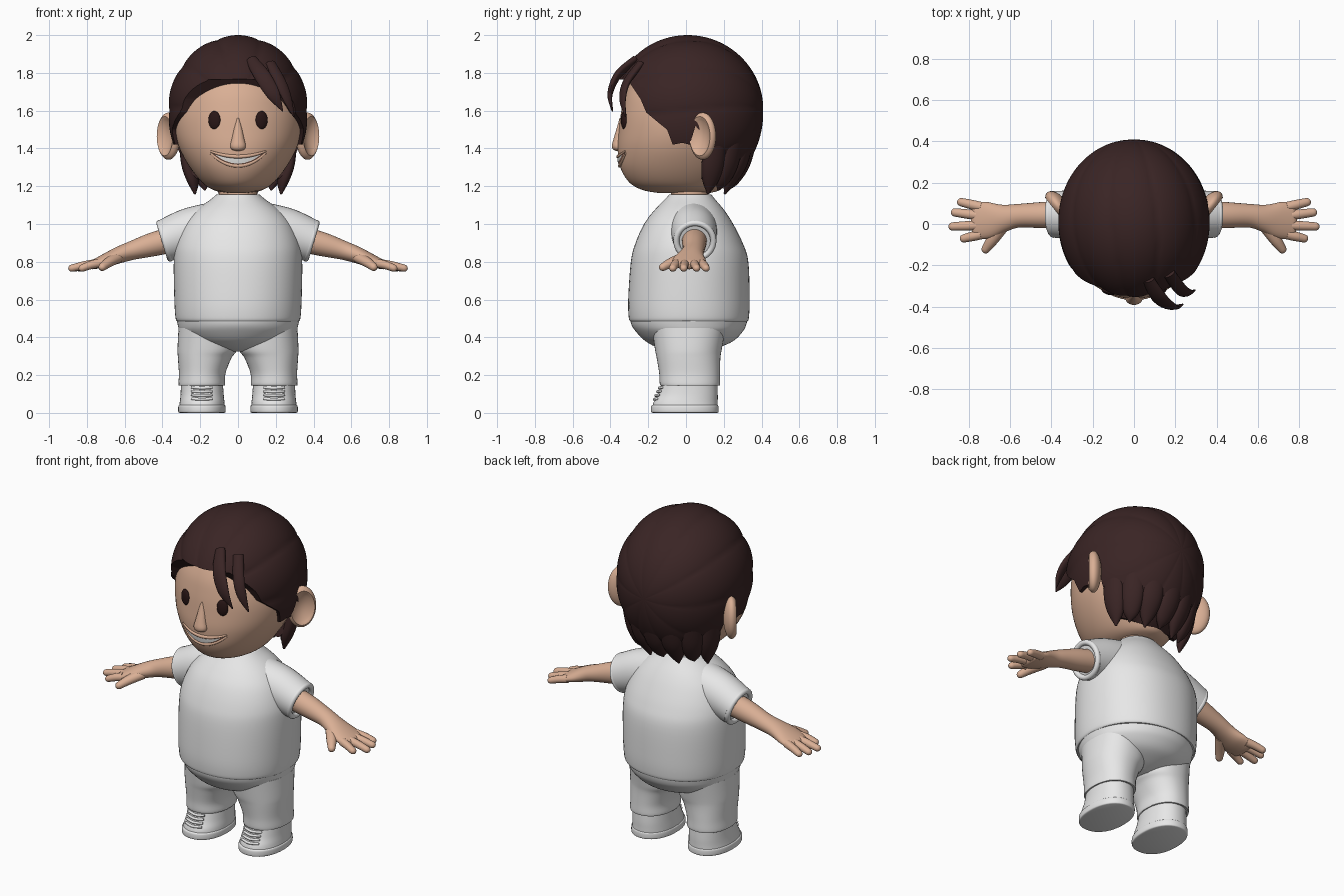
import bpy, bmesh, math
from mathutils import Vector, Matrix
from mathutils.bvhtree import BVHTree

if "Cube" in bpy.data.objects:
    bpy.data.objects.remove(bpy.data.objects["Cube"])
made = []


def material(name, rgb):
    m = bpy.data.materials.new(name)
    m.use_nodes = True
    m.diffuse_color = (*rgb, 1)
    bsdf = m.node_tree.nodes["Principled BSDF"]
    bsdf.inputs["Base Color"].default_value = (*rgb, 1)
    bsdf.inputs["Roughness"].default_value = 0.8
    return m


SKIN = material("skin", (0.70, 0.43, 0.30))
HAIR = material("dark brown hair", (0.042, 0.018, 0.018))
CLOTH = material("white cloth", (0.8, 0.8, 0.8))
EYE = material("dark eye", (0.022, 0.008, 0.008))
LIP = material("mouth shade", (0.28, 0.13, 0.09))
TEETH = material("teeth", (0.82, 0.82, 0.8))


def finish(name, bm, mat, mirror=False):
    bmesh.ops.recalc_face_normals(bm, faces=bm.faces)
    me = bpy.data.meshes.new(name)
    bm.to_mesh(me)
    bm.free()
    me.materials.append(mat)
    ob = bpy.data.objects.new(name, me)
    bpy.context.collection.objects.link(ob)
    if mirror:
        ob.modifiers.new("mirror", 'MIRROR').use_mirror_merge = False
    made.append(ob)
    return ob


def smooth(keys, n=5):
    """Catmull-Rom interpolation through rows of numbers."""
    rows = []
    for i in range(len(keys) - 1):
        p0, p1, p2 = keys[max(i - 1, 0)], keys[i], keys[i + 1]
        p3 = keys[min(i + 2, len(keys) - 1)]
        for k in range(n):
            t = k / n
            rows.append([b + t * (c - a + t * (2 * a - 5 * b + 4 * c - d + t * (3 * (b - c) + d - a))) / 2
                         for a, b, c, d in zip(p0, p1, p2, p3)])
    return rows + [list(keys[-1])]


def skin(name, rings, mat, mirror=False):
    bm = bmesh.new()
    loops = [[bm.verts.new(p) for p in ring] for ring in rings]
    for a, b in zip(loops, loops[1:]):
        for i in range(len(a)):
            j = (i + 1) % len(a)
            bm.faces.new((a[i], a[j], b[j], b[i]))
    bm.faces.new(loops[0])
    bm.faces.new(loops[-1])
    return finish(name, bm, mat, mirror)


def loft(name, keys, mat, mirror=False, power=2.0, segs=48):
    """Rows are z, x min, x max, y min, y max."""
    rings = []
    for z, x0, x1, y0, y1 in smooth(keys):
        ring = []
        for i in range(segs):
            a = math.tau * i / segs
            c, s = math.cos(a), math.sin(a)
            c, s = (math.copysign(abs(v) ** (2 / power), v) for v in (c, s))
            ring.append(((x0 + x1 + c * (x1 - x0)) / 2, (y0 + y1 + s * (y1 - y0)) / 2, z))
        rings.append(ring)
    return skin(name, rings, mat, mirror)


def tube(name, keys, mat, mirror=False, side=(0, 1, 0), segs=20, cap=True):
    """Rows are x, y, z, half width along side, half thickness."""
    rows = smooth(keys)
    frames = []
    for i, r in enumerate(rows):
        d = Vector(rows[min(i + 1, len(rows) - 1)][:3]) - Vector(rows[max(i - 1, 0)][:3])
        frames.append((Vector(r[:3]), d.normalized(), r[3], r[4]))
    if cap:
        p, d, w, t = frames[-1]
        for k in (0.5, 1.0, 1.4):
            frames.append((p + d * min(w, t) * math.sin(k), d, w * math.cos(k), t * math.cos(k)))
    rings = []
    for p, d, w, t in frames:
        u = Vector(side)
        u = (u - d * u.dot(d)).normalized()
        v = d.cross(u)
        rings.append([p + u * w * math.cos(math.tau * i / segs) + v * t * math.sin(math.tau * i / segs)
                      for i in range(segs)])
    return skin(name, rings, mat, mirror)


def sym(rows):
    return [(z, -x, x, y0, y1) for z, x, y0, y1 in rows]


# Head and neck
head = loft("head", sym([
    (1.165, 0.06, -0.15, 0.13), (1.18, 0.13, -0.23, 0.18), (1.22, 0.19, -0.30, 0.21),
    (1.30, 0.255, -0.348, 0.26), (1.40, 0.31, -0.362, 0.29), (1.50, 0.338, -0.355, 0.31),
    (1.60, 0.338, -0.342, 0.31), (1.70, 0.31, -0.317, 0.30), (1.80, 0.24, -0.26, 0.25),
    (1.88, 0.14, -0.15, 0.15), (1.90, 0.02, -0.02, 0.02)]), SKIN, segs=64)
loft("neck", sym([(1.10, 0.1, -0.08, 0.12), (1.15, 0.1, -0.08, 0.12), (1.20, 0.1, -0.08, 0.12)]), SKIN)
tree = BVHTree.FromPolygons([v.co for v in head.data.vertices], [p.vertices for p in head.data.polygons])


def face_y(x, z):
    return tree.ray_cast(Vector((x, -1, z)), Vector((0, 1, 0)))[0].y


# Nose
loft("nose", sym([(1.56, 0.006, -0.352, -0.33), (1.51, 0.02, -0.366, -0.33), (1.45, 0.033, -0.384, -0.33),
                  (1.415, 0.041, -0.392, -0.33), (1.395, 0.034, -0.386, -0.33), (1.387, 0.012, -0.37, -0.34)]),
     SKIN, segs=24)

# Eyes
bm = bmesh.new()
bmesh.ops.create_uvsphere(bm, u_segments=32, v_segments=16, radius=1)
bm.transform(Matrix.Translation((0.125, face_y(0.125, 1.55) - 0.002, 1.55))
             @ Matrix.Rotation(0.3, 4, 'Z') @ Matrix.Diagonal((0.033, 0.014, 0.048, 1)))
finish("eyes", bm, EYE, True)


# Smile
def face_patch(name, half, top, bottom, lift, mat):
    bm = bmesh.new()
    cols = []
    for i in range(25):
        u = i / 12 - 1
        z0, z1 = bottom[0] + bottom[1] * u * u, top[0] + top[1] * u * u
        col = []
        for k in range(4):
            z = z0 + (z1 - z0) * k / 3
            col.append(bm.verts.new((half * u, face_y(half * u, z) - lift, z)))
        cols.append(col)
    for a, b in zip(cols, cols[1:]):
        for k in range(3):
            bm.faces.new((a[k], b[k], b[k + 1], a[k + 1]))
    finish(name, bm, mat)


face_patch("mouth", 0.14, (1.35, 0.03), (1.312, 0.066), 0.003, LIP)
face_patch("teeth", 0.118, (1.347, 0.02), (1.32, 0.045), 0.006, TEETH)
for name, z, bend in (("lower_lip", 1.308, 0.066), ("upper_lip", 1.357, 0.028)):
    us = [i / 6 - 1 for i in range(13)]
    tube(name, [(0.145 * u, face_y(0.145 * u, z + bend * u * u), z + bend * u * u,
                 0.010 - 0.005 * u * u, 0.010 - 0.005 * u * u) for u in us], SKIN, segs=10)

# Ears with a hollow in the outer side
bm = bmesh.new()
bmesh.ops.create_uvsphere(bm, u_segments=40, v_segments=32, radius=1)
for v in bm.verts:
    r = math.hypot(v.co.x, v.co.y)
    if v.co.z > 0 and r < 0.8:
        v.co.z -= 1.1 * math.cos(r / 0.8 * math.pi / 2) ** 0.7
bm.transform(Matrix.Translation((0.368, 0.088, 1.465)) @ Matrix.Rotation(math.radians(-38), 4, 'Z')
             @ Matrix.Rotation(math.pi / 2, 4, 'Y') @ Matrix.Diagonal((0.125, 0.083, 0.045, 1)))
finish("ears", bm, SKIN, True)

# Hair: ridged cap trimmed by a side outline
bm = bmesh.new()
bmesh.ops.create_uvsphere(bm, u_segments=144, v_segments=64, radius=1)
bm.transform(Matrix.Rotation(math.pi / 2, 4, 'X'))
for v in bm.verts:
    x, y, z = v.co
    ridge = abs(math.cos(5 * math.atan2(x, z) + 0.5 * y))
    k = 0.985 + 0.04 * math.sqrt(ridge) * math.sqrt(max(0, 1 - y * y)) * (0.75 - 0.25 * y)
    v.co = (x * 0.366 * k, 0.012 + y * 0.403 * k, 1.6 + z * k * (0.394 if z > 0 else 0.45))
hair = finish("hair_cap", bm, HAIR)
outline = [(-0.6, 1.775), (-0.31, 1.765), (-0.28, 1.72), (-0.24, 1.66), (-0.21, 1.59), (-0.15, 1.54), (-0.10, 1.50),
           (-0.07, 1.42), (-0.02, 1.43), (0.02, 1.42), (0.05, 1.52), (0.11, 1.45), (0.10, 1.32), (0.08, 1.24),
           (0.13, 1.22), (0.19, 1.19), (0.25, 1.2), (0.6, 1.2), (0.6, 2.2), (-0.6, 2.2)]
bm = bmesh.new()
base = bm.faces.new([bm.verts.new((-0.6, y, z)) for y, z in outline])
ext = bmesh.ops.extrude_face_region(bm, geom=[base])
bmesh.ops.translate(bm, vec=(1.2, 0, 0), verts=[g for g in ext["geom"] if isinstance(g, bmesh.types.BMVert)])
cutter = finish("hair_trim", bm, HAIR)
cutter.hide_render = True
trim = hair.modifiers.new("trim", 'BOOLEAN')
trim.operation, trim.solver, trim.object = 'INTERSECT', 'EXACT', cutter
bpy.context.view_layer.objects.active = hair
bpy.ops.object.modifier_apply(modifier="trim")
made.remove(cutter)
bpy.data.objects.remove(cutter)

# Loose fringe locks
tube("fringe_lock_long", [(0.07, -0.27, 1.87, 0.03, 0.02), (0.125, -0.36, 1.79, 0.042, 0.02),
                          (0.185, -0.402, 1.69, 0.036, 0.014), (0.235, -0.39, 1.60, 0.004, 0.004)],
     HAIR, side=(1, 0, 0.3))
tube("fringe_lock_short", [(0.17, -0.24, 1.85, 0.03, 0.02), (0.225, -0.315, 1.75, 0.032, 0.018),
                           (0.262, -0.335, 1.66, 0.026, 0.013), (0.295, -0.32, 1.57, 0.004, 0.004)],
     HAIR, side=(1, 0.6, 0.3))

# Nape locks
for i in range(7):
    a = math.radians(-69 + 23 * i)
    s, c = math.sin(a), math.cos(a)
    drop = 0.02 * (i % 2)
    tube(f"nape_lock_{i + 1}", [(s * 0.30, 0.05 + c * 0.30, 1.46, 0.06, 0.03),
                                (s * 0.28, 0.05 + c * 0.255, 1.32, 0.062, 0.035),
                                (s * 0.255, 0.06 + c * 0.19, 1.23, 0.045, 0.03),
                                (s * 0.245, 0.06 + c * 0.16, 1.165 + drop, 0.008, 0.008)],
         HAIR, side=(c, -s, 0))

# Shirt
loft("shirt", sym([
    (0.485, 0.322, -0.295, 0.326), (0.505, 0.331, -0.303, 0.333), (0.60, 0.337, -0.306, 0.337),
    (0.80, 0.34, -0.292, 0.33), (0.90, 0.328, -0.267, 0.30), (1.00, 0.285, -0.222, 0.25),
    (1.07, 0.225, -0.17, 0.205), (1.13, 0.145, -0.112, 0.155), (1.155, 0.115, -0.09, 0.135)]),
     CLOTH, power=2.15, segs=64)
tube("sleeves", [(0.13, 0.035, 0.985, 0.13, 0.13), (0.26, 0.042, 0.955, 0.122, 0.128),
                 (0.385, 0.047, 0.912, 0.113, 0.112)], CLOTH, True, segs=40, cap=False)
bpy.ops.mesh.primitive_torus_add(major_radius=0.098, minor_radius=0.016, major_segments=40, minor_segments=12)
cuff = bpy.context.object
cuff.name = "sleeve_cuffs"
cuff.data.transform(Matrix.Translation((0.388, 0.047, 0.911)) @ Matrix.Rotation(math.radians(107), 4, 'Y'))
cuff.data.materials.append(CLOTH)
cuff.modifiers.new("mirror", 'MIRROR').use_mirror_merge = False
made.append(cuff)

# Trousers
loft("trouser_seat", sym([(0.325, 0.05, -0.08, 0.1), (0.345, 0.16, -0.15, 0.17), (0.38, 0.25, -0.215, 0.25),
                          (0.43, 0.305, -0.265, 0.30), (0.47, 0.32, -0.29, 0.32), (0.52, 0.328, -0.298, 0.328)]),
     CLOTH, segs=64)
loft("trouser_legs", [(0.147, 0.078, 0.308, -0.125, 0.17), (0.15, 0.068, 0.315, -0.138, 0.18),
                      (0.21, 0.066, 0.313, -0.142, 0.18), (0.29, 0.035, 0.318, -0.155, 0.182),
                      (0.34, 0.004, 0.32, -0.165, 0.19), (0.45, 0.004, 0.315, -0.18, 0.21)],
     CLOTH, True, power=2.2)

# Shoes
loft("shoe_soles", [(0, 0.075, 0.308, -0.175, 0.165), (0.006, 0.066, 0.316, -0.185, 0.172),
                    (0.034, 0.066, 0.316, -0.185, 0.172), (0.042, 0.072, 0.31, -0.178, 0.166)],
     CLOTH, True, power=2.2)
loft("shoe_uppers", [(0.03, 0.07, 0.312, -0.178, 0.168), (0.06, 0.072, 0.308, -0.17, 0.168),
                     (0.10, 0.076, 0.304, -0.148, 0.168), (0.16, 0.08, 0.302, -0.128, 0.165)],
     CLOTH, True, power=2.2)
for i in range(4):
    z, y = 0.075 + 0.02 * i, -0.168 + 0.009 * i
    tube(f"laces_{i + 1}", [(0.137, y + 0.014, z, 0.007, 0.007), (0.19, y, z - 0.003, 0.008, 0.008),
                            (0.243, y + 0.014, z, 0.007, 0.007)], CLOTH, True, segs=10)

# Arms with flat palms
tube("arms", [(0.33, 0.045, 0.922, 0.068, 0.068), (0.45, 0.043, 0.892, 0.063, 0.063),
              (0.56, 0.04, 0.86, 0.057, 0.05), (0.63, 0.028, 0.836, 0.066, 0.044),
              (0.70, 0.018, 0.808, 0.088, 0.036), (0.765, 0.018, 0.785, 0.09, 0.025)], SKIN, True, segs=28)

# Fingers: base y, tip x, tip y
for name, y, tx, ty in (("little_fingers", 0.083, 0.838, 0.106), ("ring_fingers", 0.04, 0.868, 0.056),
                        ("middle_fingers", -0.006, 0.88, -0.012), ("index_fingers", -0.05, 0.825, -0.07)):
    tube(name, [(0.74, y, 0.792, 0.024, 0.024), ((0.74 + tx) / 2, (y + ty) / 2, 0.782, 0.023, 0.022),
                (tx, ty, 0.766, 0.020, 0.019)], SKIN, True, segs=16)
tube("thumbs", [(0.64, -0.01, 0.822, 0.035, 0.03), (0.685, -0.075, 0.797, 0.029, 0.026),
                (0.718, -0.122, 0.772, 0.021, 0.021)], SKIN, True, side=(1, 0.5, 0), segs=16)

# Smooth shading with sharp edges kept
bpy.ops.object.select_all(action='DESELECT')
for ob in made:
    ob.select_set(True)
bpy.context.view_layer.objects.active = head
bpy.ops.object.shade_smooth_by_angle(angle=math.radians(42))
